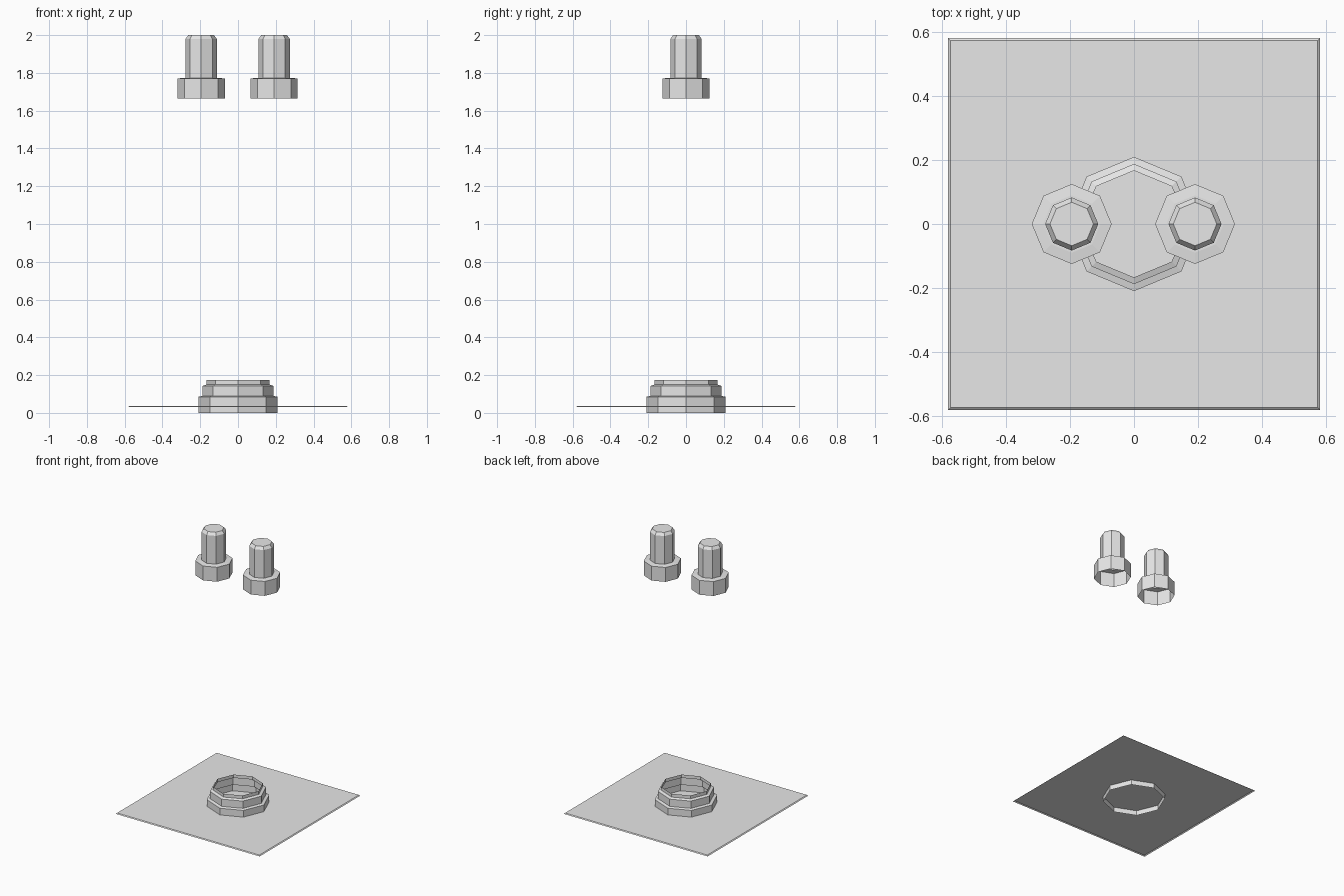
import bpy, bmesh, math

if "Cube" in bpy.data.objects:
    bpy.data.objects.remove(bpy.data.objects["Cube"])

metal = bpy.data.materials.new("light grey")
metal.diffuse_color = (0.8, 0.8, 0.8, 1)
metal.use_nodes = True
metal.node_tree.nodes["Principled BSDF"].inputs["Base Color"].default_value = metal.diffuse_color


def finish(name, bm):
    mesh = bpy.data.meshes.new(name)
    bm.to_mesh(mesh)
    bm.free()
    mesh.materials.append(metal)
    obj = bpy.data.objects.new(name, mesh)
    bpy.context.collection.objects.link(obj)
    return obj


def lathe(name, profile, x=0.0, sides=8, cap=False, turn=0.0):
    """Open thin shell of stacked polygon rings, given as (radius, z)."""
    bm = bmesh.new()
    rings = []
    for r, z in profile:
        rings.append([bm.verts.new((x + r * math.cos(turn + 2 * math.pi * i / sides),
                                    r * math.sin(turn + 2 * math.pi * i / sides), z))
                      for i in range(sides)])
    for a, b in zip(rings, rings[1:]):
        for i in range(sides):
            j = (i + 1) % sides
            bm.faces.new((a[i], a[j], b[j], b[i]))
    if cap:
        bm.faces.new(rings[-1])
    return finish(name, bm)


# Square base plate with a narrow sloping rim, open underneath
q = math.sqrt(2)
lathe("base_plate", [(0.582 * q, 0.030), (0.575 * q, 0.036)],
      sides=4, cap=True, turn=math.pi / 4)

# Stepped octagonal collar, open at both ends
lathe("stepped_collar", [(0.210, 0.0), (0.210, 0.085), (0.188, 0.090),
                         (0.188, 0.143), (0.167, 0.150), (0.167, 0.174)])

# Two hollow studs: wide skirt, small step, chamfered shaft
for side, x in (("left", -0.195), ("right", 0.191)):
    lathe(side + "_stud", [(0.125, 1.665), (0.125, 1.770), (0.090, 1.774),
                           (0.083, 1.774), (0.083, 1.980), (0.068, 2.0)],
          x=x, cap=True)
